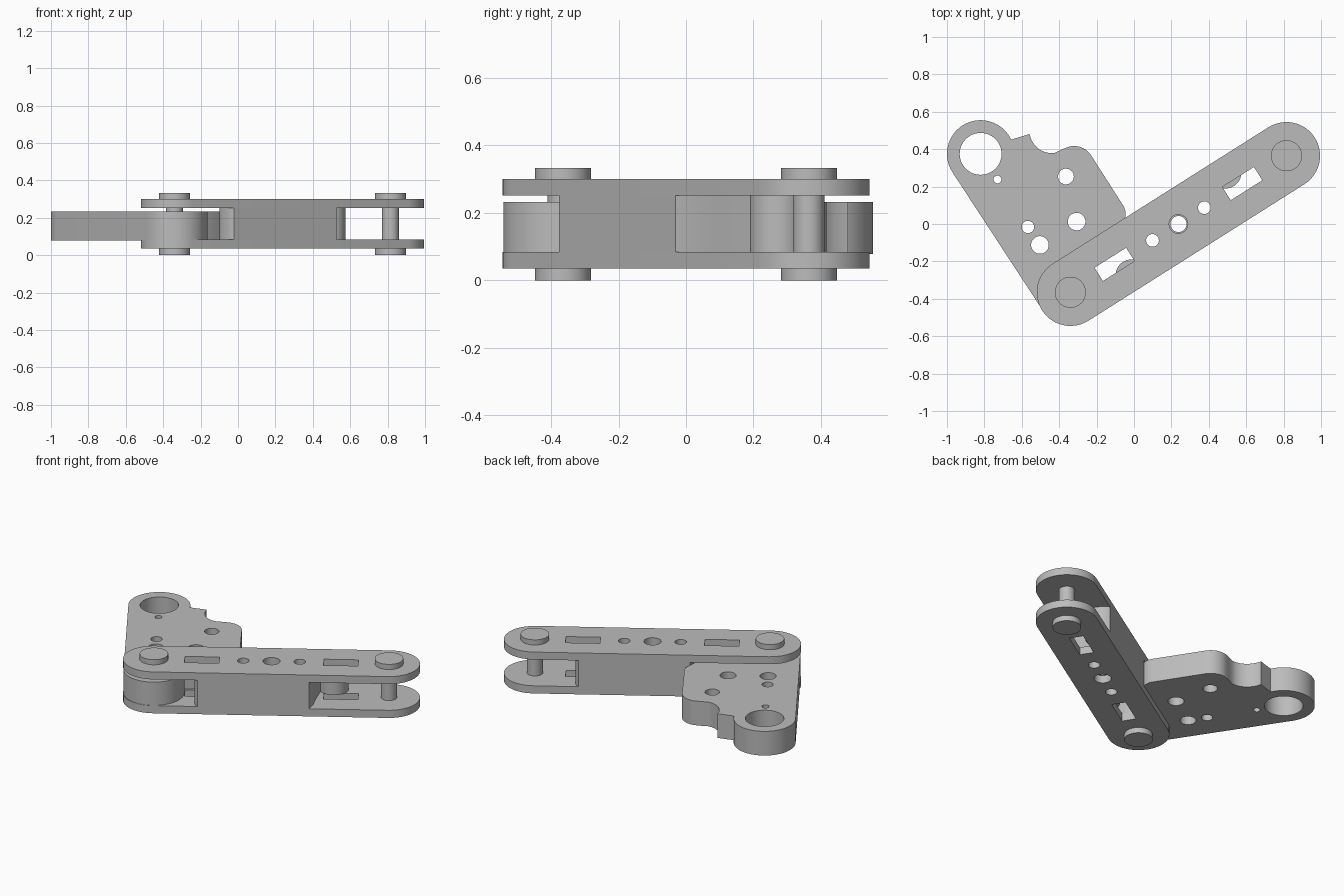
import bpy, bmesh, math
from mathutils import Vector

cube = bpy.data.objects.get("Cube")
if cube:
    bpy.data.objects.remove(cube)

grey = bpy.data.materials.new("plain grey")
grey.use_nodes = True
colour = (0.5, 0.5, 0.5, 1)
grey.diffuse_color = colour
grey.node_tree.nodes["Principled BSDF"].inputs["Base Color"].default_value = colour

# Joint centres and the direction of the arm
PIN_A = Vector((-0.34, -0.365))
PIN_B = Vector((0.815, 0.365))
EYE = Vector((-0.82, 0.375))
R = 0.18
LENGTH = (PIN_B - PIN_A).length
ALONG = (PIN_B - PIN_A).normalized()
ACROSS = Vector((-ALONG.y, ALONG.x))


def arm(u, v):
    return PIN_A + ALONG * u + ACROSS * v


def arc(centre, r, start, end, steps=24):
    angles = [math.radians(start + (end - start) * i / steps) for i in range(steps + 1)]
    return [Vector(centre) + Vector((math.cos(a), math.sin(a))) * r for a in angles]


def circle(centre, r):
    return arc(centre, r, 0, 360, 48)[:-1]


def to_arm(points):
    return [arm(p[0], p[1]) for p in points]


def flip(points):
    """Half turn about the middle of the arm."""
    return [(LENGTH - p[0], -p[1]) for p in points]


def slab(name, loops, bottom, top):
    """Extrude an outline with holes between two heights."""
    curve = bpy.data.curves.new(name, 'CURVE')
    curve.dimensions = '2D'
    curve.fill_mode = 'BOTH'
    curve.extrude = (top - bottom) / 2
    for loop in loops:
        spline = curve.splines.new('POLY')
        spline.points.add(len(loop) - 1)
        for point, p in zip(spline.points, loop):
            point.co = (p[0], p[1], 0, 1)
        spline.use_cyclic_u = True
    obj = bpy.data.objects.new(name, curve)
    bpy.context.collection.objects.link(obj)
    obj.location.z = (bottom + top) / 2
    bpy.ops.object.select_all(action='DESELECT')
    obj.select_set(True)
    bpy.context.view_layer.objects.active = obj
    bpy.ops.object.convert(target='MESH')
    obj = bpy.context.object
    bm = bmesh.new()
    bm.from_mesh(obj.data)
    bmesh.ops.remove_doubles(bm, verts=bm.verts, dist=0.0002)
    bmesh.ops.recalc_face_normals(bm, faces=bm.faces)
    bm.to_mesh(obj.data)
    bm.free()
    obj.data.materials.clear()
    obj.data.materials.append(grey)
    bpy.ops.object.shade_smooth_by_angle(angle=math.radians(30))
    return obj


# Two long rounded plates with slots and holes
stadium = to_arm(arc((0, 0), R, 90, 270) + arc((LENGTH, 0), R, -90, 90))
slot = [(0.179, -0.042), (0.379, -0.042), (0.379, 0.042), (0.179, 0.042)]
small_holes = [circle(arm(LENGTH / 2 + s * 0.164, 0), 0.034) for s in (-1, 1)]
plate_loops = [stadium, to_arm(slot), to_arm(flip(slot)),
               circle(arm(LENGTH / 2, 0), 0.05)] + small_holes
slab("lower_arm_plate", plate_loops, 0.035, 0.084)
slab("upper_arm_plate", plate_loops, 0.252, 0.30)

# Spacer block with a rounded finger at each end
half = ([(0.456, R), (0.435, 0.12), (0.425, 0.05), (0.41, -0.02)]
        + arc((0.324, -0.098), 0.085, 25, 180)
        + [(0.241, -0.13), (0.248, -0.16), (0.262, -R)])
core_loops = [to_arm(half + flip(half)), circle(arm(LENGTH / 2, 0), 0.043)] + small_holes
slab("arm_spacer", core_loops, 0.084, 0.252)

# Triangular swinging link with a large eye
tangent = math.degrees(math.atan2(-0.544, -0.839))
outline = (arc(EYE, R, 360 + tangent, 25, 36)
           + [(-0.559, 0.481), (-0.548, 0.447), (-0.527, 0.417), (-0.505, 0.398),
              (-0.479, 0.385), (-0.452, 0.379), (-0.425, 0.38), (-0.382, 0.4)]
           + arc((-0.32, 0.31), 0.107, 105, 34, 10)
           + [(-0.056, 0.096), (-0.047, 0.075), (-0.045, 0.055)]
           + to_arm([(0.445, 0.16), (0.41, 0.11), (0.36, 0.075), (0.22, 0.062)])
           + arc(PIN_A, R - 0.003, 50, tangent, 36))
holes = [circle(EYE, 0.112)]
for x, y, r in [(-0.364, 0.254, 0.042), (-0.73, 0.238, 0.021), (-0.567, -0.016, 0.033),
                (-0.503, -0.112, 0.047), (-0.307, 0.013, 0.047)]:
    holes.append(circle((x, y), r))
slab("swinging_link", [outline] + holes, 0.078, 0.233)

# Pivot pins with wide heads
for side, centre in (("near", PIN_A), ("far", PIN_B)):
    slab(side + "_pin_shaft", [circle(centre, 0.046)], 0.03, 0.305)
    slab(side + "_pin_lower_head", [circle(centre, 0.083)], 0, 0.035)
    slab(side + "_pin_upper_head", [circle(centre, 0.083)], 0.30, 0.333)
